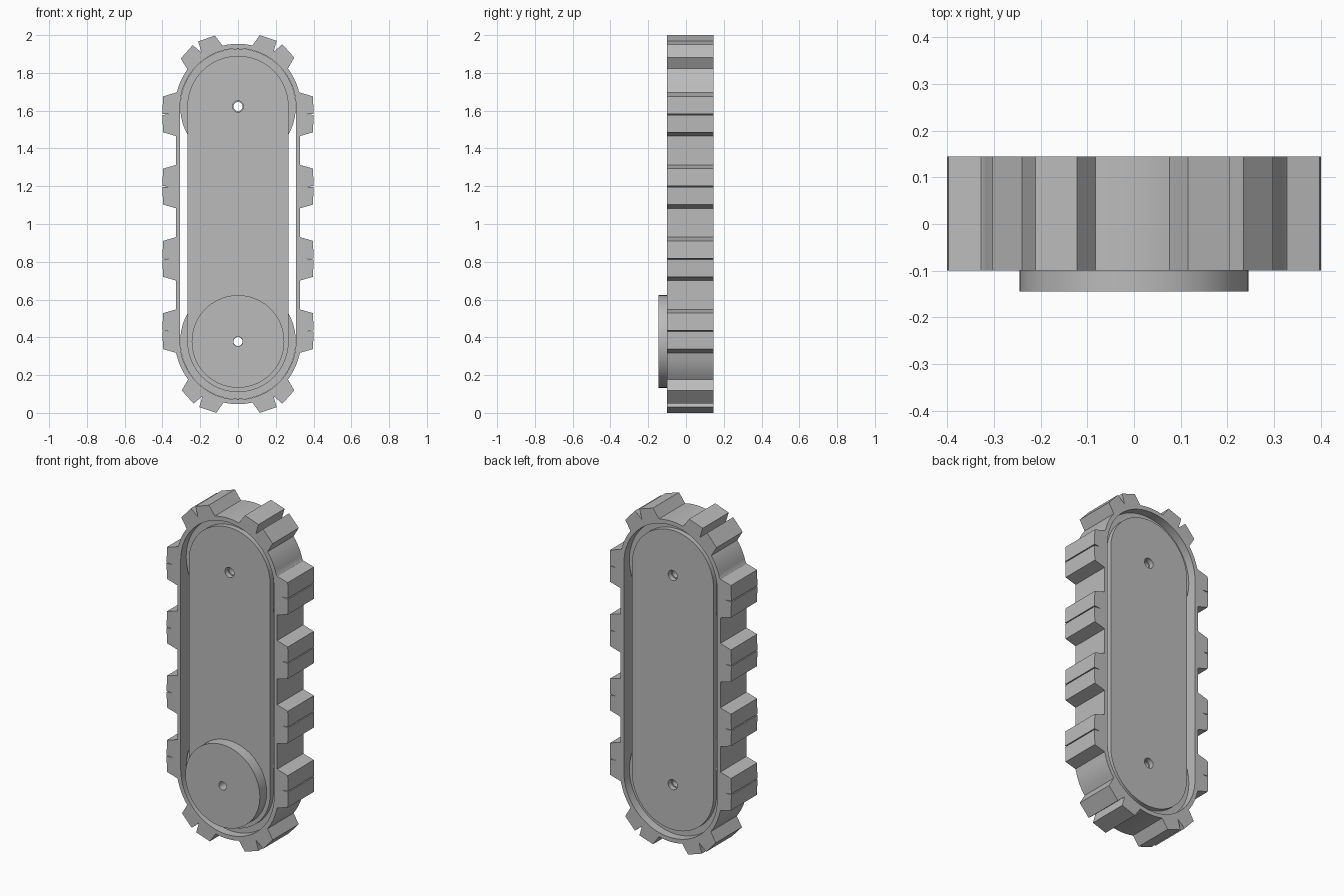
import bpy
import bmesh
from math import sin, cos, pi, radians

cube = bpy.data.objects.get("Cube")
if cube:
    bpy.data.objects.remove(cube)

grey = bpy.data.materials.new("plain_grey")
grey.use_nodes = True
grey.diffuse_color = (0.5, 0.5, 0.5, 1)
grey.node_tree.nodes["Principled BSDF"].inputs["Base Color"].default_value = (0.5, 0.5, 0.5, 1)

TOP, BOTTOM = 1.622, 0.378      # wheel axle heights
BELT_FRONT, BELT_BACK = -0.1, 0.145
BELT_RADIUS = 0.332


def arc(z, radius, start, end, steps):
    """Points on an arc about (0, z), angles in degrees."""
    angles = [radians(start + (end - start) * i / steps) for i in range(steps + 1)]
    return [(radius * cos(a), z + radius * sin(a)) for a in angles]


def circle(z, radius, steps=32):
    return arc(z, radius, 0, 360, steps)[:-1]


def stadium(radius):
    return arc(TOP, radius, 0, 180, 36) + arc(BOTTOM, radius, 180, 360, 36)


def slab(name, front, back, outlines):
    """Extrude closed x-z outlines (inner ones become holes) between two depths."""
    curve = bpy.data.curves.new(name, "CURVE")
    curve.dimensions = "2D"
    curve.fill_mode = "BOTH"
    curve.extrude = (back - front) / 2
    for outline in outlines:
        spline = curve.splines.new("POLY")
        spline.points.add(len(outline) - 1)
        for point, (x, z) in zip(spline.points, outline):
            point.co = (x, z, 0, 1)
        spline.use_cyclic_u = True
    helper = bpy.data.objects.new(name + "_outline", curve)
    bpy.context.collection.objects.link(helper)
    graph = bpy.context.evaluated_depsgraph_get()
    mesh = bpy.data.meshes.new_from_object(helper.evaluated_get(graph))
    bpy.data.objects.remove(helper)

    bm = bmesh.new()
    bm.from_mesh(mesh)
    bmesh.ops.remove_doubles(bm, verts=bm.verts, dist=0.00001)
    # Stand the profile upright: its y becomes height, its depth runs along y
    for v in bm.verts:
        x, z, d = v.co
        v.co = (x, (front + back) / 2 - d, z)
    bmesh.ops.recalc_face_normals(bm, faces=bm.faces)
    bm.to_mesh(mesh)
    bm.free()
    mesh.materials.clear()
    mesh.materials.append(grey)

    obj = bpy.data.objects.new(name, mesh)
    bpy.context.collection.objects.link(obj)
    bpy.ops.object.select_all(action="DESELECT")
    obj.select_set(True)
    bpy.context.view_layer.objects.active = obj
    bpy.ops.object.shade_smooth_by_angle(angle=radians(25))
    return obj


# Tread lugs: tapered blocks, each split by a notch in the middle
def straight_lug(z):
    half = [(0.115, 0.328), (0.095, 0.397), (0.003, 0.4)]
    return ([(x, z - d) for d, x in half] + [(0.36, z)]
            + [(x, z + d) for d, x in reversed(half)])


def curved_lug(z, angle):
    half = [(19.7, BELT_RADIUS), (16, 0.395), (2.5, 0.404)]
    polar = ([(-d, r) for d, r in half] + [(0, 0.345)]
             + [(d, r) for d, r in reversed(half)])
    return [(r * cos(radians(angle + d)), z + r * sin(radians(angle + d))) for d, r in polar]


def belt_end(z, turn, lug_angles):
    """Half-round end of the belt with two lugs, running anticlockwise."""
    points, start = [], turn + 14
    for angle in lug_angles:
        points += arc(z, BELT_RADIUS, start, angle - 20, 6)
        points += curved_lug(z, angle)
        start = angle + 20
    return points + arc(z, BELT_RADIUS, start, turn + 166, 6)


# Belt
right_side = []
for i in range(4):
    right_side += straight_lug(0.433 + 0.3825 * i)
left_side = [(-x, z) for x, z in reversed(right_side)]
belt_outline = (right_side + belt_end(TOP, 0, (57, 124))
                + left_side + belt_end(BOTTOM, 180, (237, 303)))
slab("tread_belt", BELT_FRONT, BELT_BACK, [belt_outline, stadium(0.307)])

# Wheels inside the belt
for name, z in (("upper_wheel", TOP), ("lower_wheel", BOTTOM)):
    slab(name, -0.05, 0.095, [circle(z, 0.306, 72), circle(z, 0.024)])

# Side plates, set slightly inside the belt edges
for name, front in (("front_plate", -0.08), ("back_plate", 0.095)):
    slab(name, front, front + 0.03,
         [stadium(0.268), circle(TOP, 0.03), circle(BOTTOM, 0.03)])

# Raised hub disc on the front
slab("hub_disc", -0.145, -0.08, [circle(BOTTOM, 0.245, 72), circle(BOTTOM, 0.025)])
